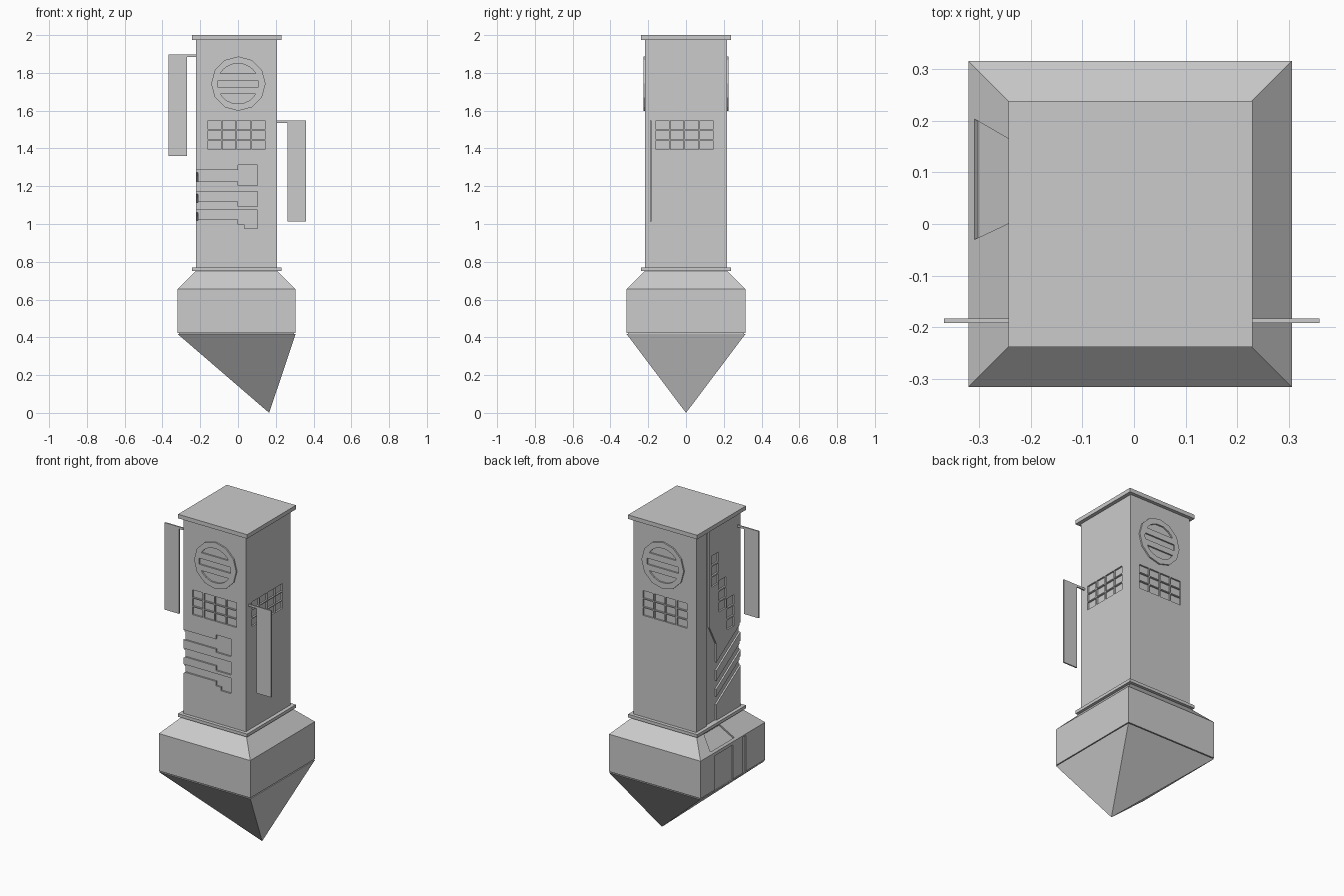
import bpy, bmesh, math

if "Cube" in bpy.data.objects:
    bpy.data.objects.remove(bpy.data.objects["Cube"])

XL, XR, YH = -0.222, 0.206, 0.217      # shaft extents

# Face maps: (u along face, v up, d outward) -> world
FRONT = lambda u, v, d: (u, -YH - d, v)
BACK = lambda u, v, d: (u, YH + d, v)
RIGHT = lambda u, v, d: (XR + d, u, v)
LEFT = lambda u, v, d: (XL - d, u, v)
BASE_LEFT = lambda u, v, d: (-0.32 - d, u, v)
SLOPE = lambda u, t, d: (-0.225 - 0.095 * t - 0.707 * d, u, 0.75 - 0.095 * t + 0.707 * d)


def finish(name, bm):
    bmesh.ops.recalc_face_normals(bm, faces=bm.faces)
    me = bpy.data.meshes.new(name)
    bm.to_mesh(me)
    bm.free()
    ob = bpy.data.objects.new(name, me)
    bpy.context.collection.objects.link(ob)
    return ob


def stack(name, rings):
    """Loft through vertex rings of equal size."""
    bm = bmesh.new()
    vs = [[bm.verts.new(p) for p in r] for r in rings]
    n = len(vs[0])
    for a, b in zip(vs, vs[1:]):
        for i in range(n):
            j = (i + 1) % n
            bm.faces.new((a[i], a[j], b[j], b[i]))
    bm.faces.new(vs[0])
    bm.faces.new(vs[-1])
    return finish(name, bm)


def rect(x0, x1, y0, y1, z):
    return [(x0, y0, z), (x1, y0, z), (x1, y1, z), (x0, y1, z)]


def box(name, x0, x1, y0, y1, z0, z1):
    return stack(name, [rect(x0, x1, y0, y1, z0), rect(x0, x1, y0, y1, z1)])


def prism(name, face, pts, d0, d1):
    return stack(name, [[face(u, v, d) for u, v in pts] for d in (d0, d1)])


def carve(target, face, shapes, depth=0.01):
    """Sink each outline into the target surface."""
    for pts in shapes:
        c = prism("cutter", face, pts, -depth, 0.02)
        c.hide_render = True
        m = target.modifiers.new("carve", 'BOOLEAN')
        m.operation, m.solver, m.object = 'DIFFERENCE', 'EXACT', c
        bpy.context.view_layer.objects.active = target
        bpy.ops.object.modifier_apply(modifier=m.name)
        bpy.data.objects.remove(c, do_unlink=True)


def quad(u0, u1, v0, v1):
    return [(u0, v0), (u1, v0), (u1, v1), (u0, v1)]


# Main shaft with cap and collar
shaft = box("shaft", XL, XR, -YH, YH, 0.74, 1.98)
box("cap", -0.243, 0.229, -0.238, 0.238, 1.975, 2.0)
box("collar", -0.243, 0.229, -0.238, 0.238, 0.75, 0.769)

# Window grids on the front, right and back
grid = [quad(-0.158 + 0.077 * i, -0.089 + 0.077 * i, 1.395 + 0.053 * j, 1.442 + 0.053 * j)
        for i in range(4) for j in range(3)]
for f in (FRONT, RIGHT, BACK):
    carve(shaft, f, grid)

# Stepped windows on the left
steps = []
for col, top in enumerate((1.80, 1.62, 1.48)):
    y1 = 0.068 - 0.075 * col
    steps += [quad(y1 - 0.067, y1, top - 0.067 * (k + 1) + 0.009, top - 0.067 * k) for k in range(3)]
carve(shaft, LEFT, steps)

# Long channel on the left face
carve(shaft, LEFT, [[(0.117, 1.99), (0.117, 0.73), (0.02, 0.73), (0.02, 1.24),
                     (0.088, 1.366), (0.088, 1.99)]])

# Circuit-like channels: front strips wrap round to slanted left grooves
E = XL - 0.02
carve(shaft, FRONT, [
    [(E, 1.224), (0, 1.224), (0, 1.205), (0.103, 1.205), (0.103, 1.313), (0, 1.313), (0, 1.285), (E, 1.285)],
    [(E, 1.12), (0, 1.12), (0, 1.092), (0.103, 1.092), (0.103, 1.171), (E, 1.171)],
    [(E, 1.025), (0, 1.025), (0, 0.998), (0.035, 0.998), (0.035, 0.977), (0.103, 0.977),
     (0.103, 1.073), (E, 1.073)]])
F = -YH - 0.01
carve(shaft, LEFT, [[(F, a), (F, b), (0.03, b - 0.165), (0.03, a - 0.165)]
                    for a, b in ((1.235, 1.285), (1.12, 1.171), (1.025, 1.073))])


# Round vents, raised discs with three slots
def slot(v0, v1, r=0.108, cz=1.743):
    vs = [v0 + (v1 - v0) * k / 3 for k in range(4)]
    half = [(math.sqrt(max(r * r - v * v, 0.0004)), v) for v in vs]
    return [(u, cz + v) for u, v in half] + [(-u, cz + v) for u, v in reversed(half)]


for name, f in (("front_vent", FRONT), ("back_vent", BACK)):
    ring = [(0.002 + 0.144 * math.cos(math.tau * i / 12), 1.743 + 0.144 * math.sin(math.tau * i / 12))
            for i in range(12)]
    disc = prism(name, f, ring, -0.004, 0.009)
    carve(disc, f, [slot(0.055, 0.105), slot(-0.02, 0.018), slot(-0.105, -0.055)])

# Side fins with hanger arms
for side, x0, x1, z0, z1, a0, a1 in (("left", -0.367, -0.269, 1.36, 1.897, -0.28, XL),
                                     ("right", 0.261, 0.359, 1.012, 1.547, XR, 0.27)):
    box(side + "_fin", x0, x1, -0.191, -0.183, z0, z1)
    box(side + "_fin_arm", a0 - 0.005, a1 + 0.005, -0.191, -0.183, z1 - 0.013, z1)

# Base block with chamfered top and recessed panels
base = stack("base_block", [rect(-0.32, 0.305, -0.315, 0.315, 0.424),
                            rect(-0.32, 0.305, -0.315, 0.315, 0.655),
                            rect(-0.225, 0.21, -0.22, 0.22, 0.75)])
carve(base, SLOPE, [[(0.16, 0.1), (0.005, 0.1), (-0.03, 0.88), (0.203, 0.88)]])
carve(base, BASE_LEFT, [quad(0.0, 0.18, 0.41, 0.635), quad(-0.128, -0.098, 0.41, 0.645)], 0.006)
box("base_gap", -0.312, 0.297, -0.307, 0.307, 0.41, 0.43)

# Off-centre pyramid point
bm = bmesh.new()
top = [bm.verts.new(p) for p in rect(-0.32, 0.305, -0.315, 0.315, 0.418)]
tip = bm.verts.new((0.165, 0, 0.0))
bm.faces.new(top)
for i in range(4):
    bm.faces.new((top[i], top[(i + 1) % 4], tip))
finish("pyramid_point", bm)
